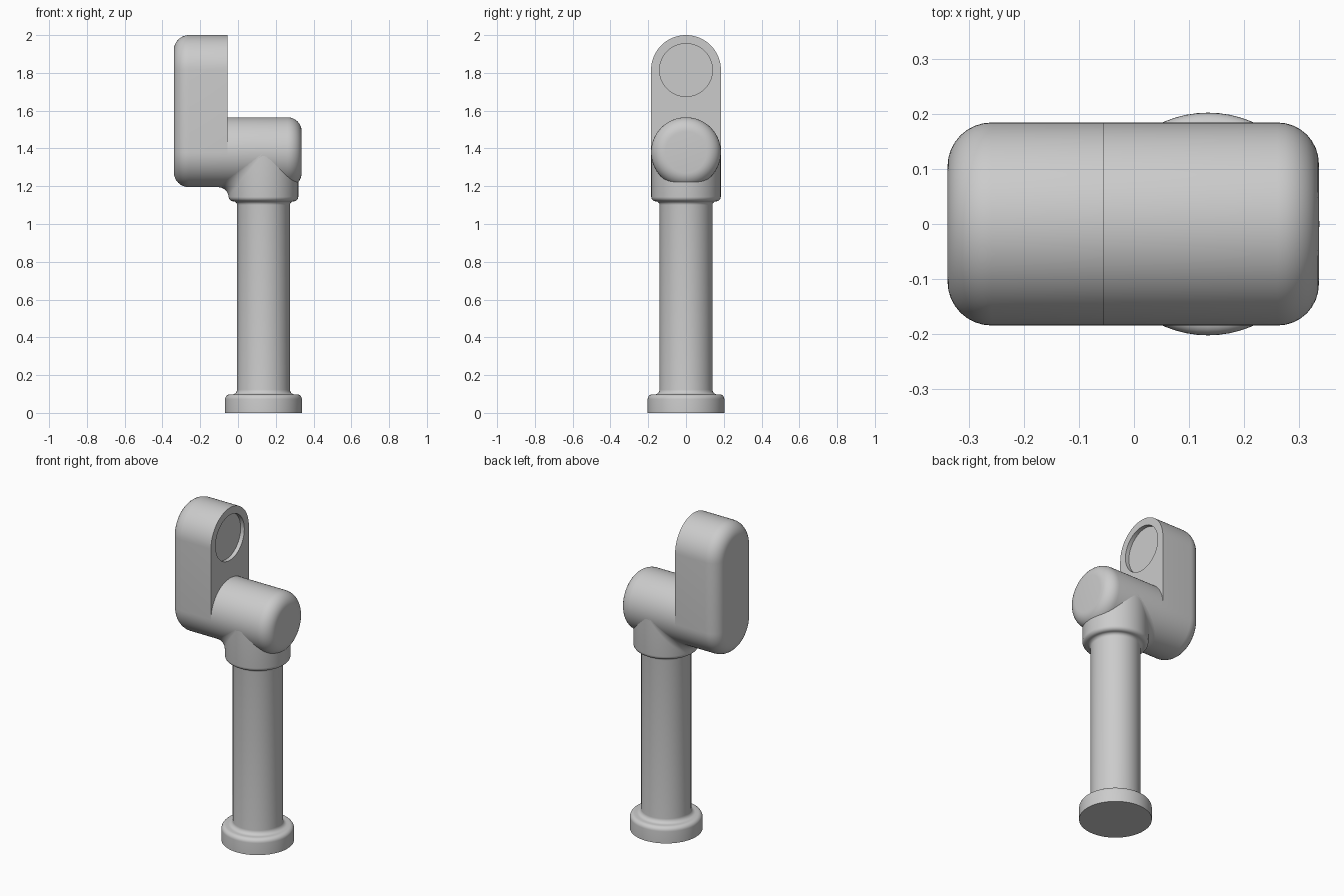
import bpy
import bmesh
from math import cos, sin, pi, sqrt
from mathutils import Matrix

cube = bpy.data.objects.get("Cube")
if cube:
    bpy.data.objects.remove(cube, do_unlink=True)

grey = bpy.data.materials.new("light_grey")
grey.use_nodes = True
COLOUR = (0.6, 0.6, 0.6, 1)
grey.diffuse_color = COLOUR
grey.node_tree.nodes["Principled BSDF"].inputs["Base Color"].default_value = COLOUR

AXIS_X = 0.135      # centre of the column
ELBOW_Z = 1.38      # height of the elbow axis
R = 0.185           # elbow and housing radius
FACE_X = -0.055     # flat mounting face of the housing
BACK_X = -0.34      # rounded back of the housing
TOP_Z = 2 - R       # centre of the upper housing arc


def finish(name, bm, angle=35):
    bmesh.ops.recalc_face_normals(bm, faces=bm.faces)
    mesh = bpy.data.meshes.new(name)
    bm.to_mesh(mesh)
    bm.free()
    mesh.materials.append(grey)
    obj = bpy.data.objects.new(name, mesh)
    bpy.context.collection.objects.link(obj)
    smooth(obj, angle)
    return obj


def smooth(obj, angle=35):
    bpy.ops.object.select_all(action="DESELECT")
    obj.select_set(True)
    bpy.context.view_layer.objects.active = obj
    bpy.ops.object.shade_smooth_by_angle(angle=angle * pi / 180)


def arc(cx, cz, r, start, end, n=6):
    """Points of an arc, angles in degrees."""
    step = (end - start) / n * pi / 180
    a = start * pi / 180
    return [(cx + r * cos(a + i * step), cz + r * sin(a + i * step)) for i in range(n + 1)]


def lathe(name, profile, matrix):
    """Spin (radius, height) points about z, then place them."""
    bm = bmesh.new()
    verts = [bm.verts.new((r, 0, h)) for r, h in profile]
    edges = [bm.edges.new(pair) for pair in zip(verts, verts[1:])]
    bmesh.ops.spin(bm, geom=verts + edges, cent=(0, 0, 0), axis=(0, 0, 1),
                   angle=2 * pi, steps=64, use_duplicate=False)
    bmesh.ops.remove_doubles(bm, verts=bm.verts, dist=0.0001)
    bm.transform(matrix)
    return finish(name, bm)


upright = Matrix.Translation((AXIS_X, 0, 0))
along_x = Matrix.Translation((0, 0, ELBOW_Z)) @ Matrix.Rotation(pi / 2, 4, "Y")

# Column: flange, shaft and collar in one turned profile
column = [(0, 0), (0.203, 0)]
column += arc(0.178, 0.073, 0.025, 0, 90)
column += arc(0.165, 0.123, 0.025, 270, 180)
column += arc(0.16, 1.1, 0.02, 180, 90)
column += arc(0.16, 1.144, 0.024, 270, 360)
column += [(0.184, ELBOW_Z), (0, ELBOW_Z)]
lathe("column", column, upright)

# Elbow: horizontal drum with a rounded end
elbow = [(0, FACE_X - 0.005), (R, FACE_X - 0.005)]
elbow += arc(R - 0.075, 0.337 - 0.075, 0.075, 0, 90, 8) + [(0, 0.337)]
lathe("elbow", elbow, along_x)

# Joint housing: capsule slab with a rounded back rim
bm = bmesh.new()
outline = arc(0, TOP_Z, R, 0, 180, 32) + arc(0, ELBOW_Z, R, 180, 360, 32)
front = bm.faces.new([bm.verts.new((FACE_X, y, z)) for y, z in outline])
new = bmesh.ops.extrude_face_region(bm, geom=[front], use_keep_orig=True)["geom"]
back = [v for v in new if isinstance(v, bmesh.types.BMVert)]
bmesh.ops.translate(bm, verts=back, vec=(BACK_X - FACE_X, 0, 0))
rim = [e for e in bm.edges if all(v.co.x < BACK_X + 0.001 for v in e.verts)]
bmesh.ops.bevel(bm, geom=rim, offset=0.08, segments=8, profile=0.5, affect="EDGES")
housing = finish("joint_housing", bm)

# Round socket sunk into the mounting face
bm = bmesh.new()
bmesh.ops.create_cone(bm, cap_ends=True, segments=64, radius1=0.14, radius2=0.14, depth=0.05,
                      matrix=Matrix.Translation((FACE_X, 0, TOP_Z)) @ Matrix.Rotation(pi / 2, 4, "Y"))
cutter = finish("socket_cutter", bm)
cutter.hide_render = True
cut = housing.modifiers.new("socket", "BOOLEAN")
cut.operation = "DIFFERENCE"
cut.solver = "EXACT"
cut.object = cutter
bpy.context.view_layer.objects.active = housing
bpy.ops.object.modifier_move_to_index(modifier=cut.name, index=0)
bpy.ops.object.modifier_apply(modifier=cut.name)
bpy.data.objects.remove(cutter, do_unlink=True)
smooth(housing)

# Fillet blending the collar into the underside of the elbow
bm = bmesh.new()
rows = []
for i in range(33):
    y = R * sin((i / 32 - 0.5) * pi * 0.98)
    s = sqrt(R * R - y * y)
    f = 0.055 * s / R
    curve = arc(AXIS_X - s - f, ELBOW_Z - s - f, f, 0, 90, 8)
    rows.append([bm.verts.new((x, y, z)) for x, z in curve])
for a, b in zip(rows, rows[1:]):
    for k in range(len(a) - 1):
        bm.faces.new((a[k], a[k + 1], b[k + 1], b[k]))
finish("elbow_fillet", bm)
